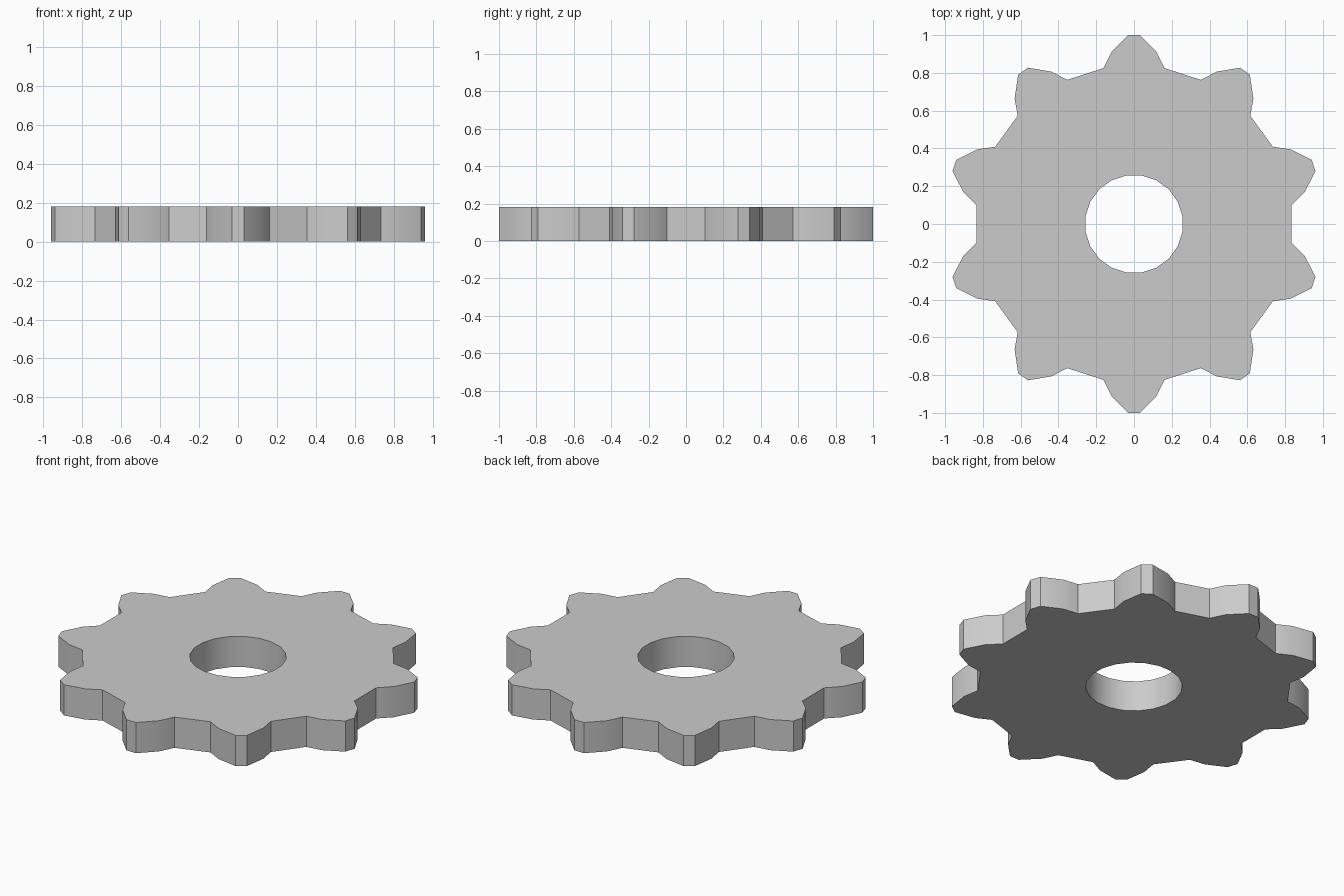
import bpy, bmesh
from math import sin, cos, radians

if "Cube" in bpy.data.objects:
    bpy.data.objects.remove(bpy.data.objects["Cube"])

TEETH = 10
HEIGHT = 0.182
BORE = (0.26, 9.0)  # radius, half angle of each flat
# Tooth half profile: (radius, degrees from tooth centre)
HALF = [(0.841, 11.1), (0.918, 7.5), (1.0005, 1.8)]
PROFILE = [(r, -a) for r, a in HALF] + list(reversed(HALF))

bm = bmesh.new()


def vert(radius, degrees):
    a = radians(degrees)
    return bm.verts.new((radius * cos(a), radius * sin(a), 0))


# One tooth and two bore points per sector
sectors = []
for i in range(TEETH):
    centre = 90 + i * 360 / TEETH
    tooth = [vert(r, centre + a) for r, a in PROFILE]
    bore = [vert(BORE[0], centre + s * BORE[1]) for s in (-1, 1)]
    sectors.append((tooth, bore))

# Flat plate: a toothed wedge and a gap wedge for each sector
for i, (tooth, bore) in enumerate(sectors):
    next_tooth, next_bore = sectors[(i + 1) % TEETH]
    bm.faces.new([bore[0]] + tooth + [bore[1]])
    bm.faces.new([bore[1], tooth[-1], next_tooth[0], next_bore[0]])

# Thickness
ext = bmesh.ops.extrude_face_region(bm, geom=bm.faces[:])
top = [g for g in ext["geom"] if isinstance(g, bmesh.types.BMVert)]
bmesh.ops.translate(bm, verts=top, vec=(0, 0, HEIGHT))
bmesh.ops.recalc_face_normals(bm, faces=bm.faces[:])

mesh = bpy.data.meshes.new("gear_wheel")
bm.to_mesh(mesh)
bm.free()
gear = bpy.data.objects.new("gear_wheel", mesh)
bpy.context.collection.objects.link(gear)

# Smooth bore and tooth flanks, sharp rims and tips
bpy.context.view_layer.objects.active = gear
gear.select_set(True)
bpy.ops.object.shade_smooth_by_angle(angle=radians(30))
